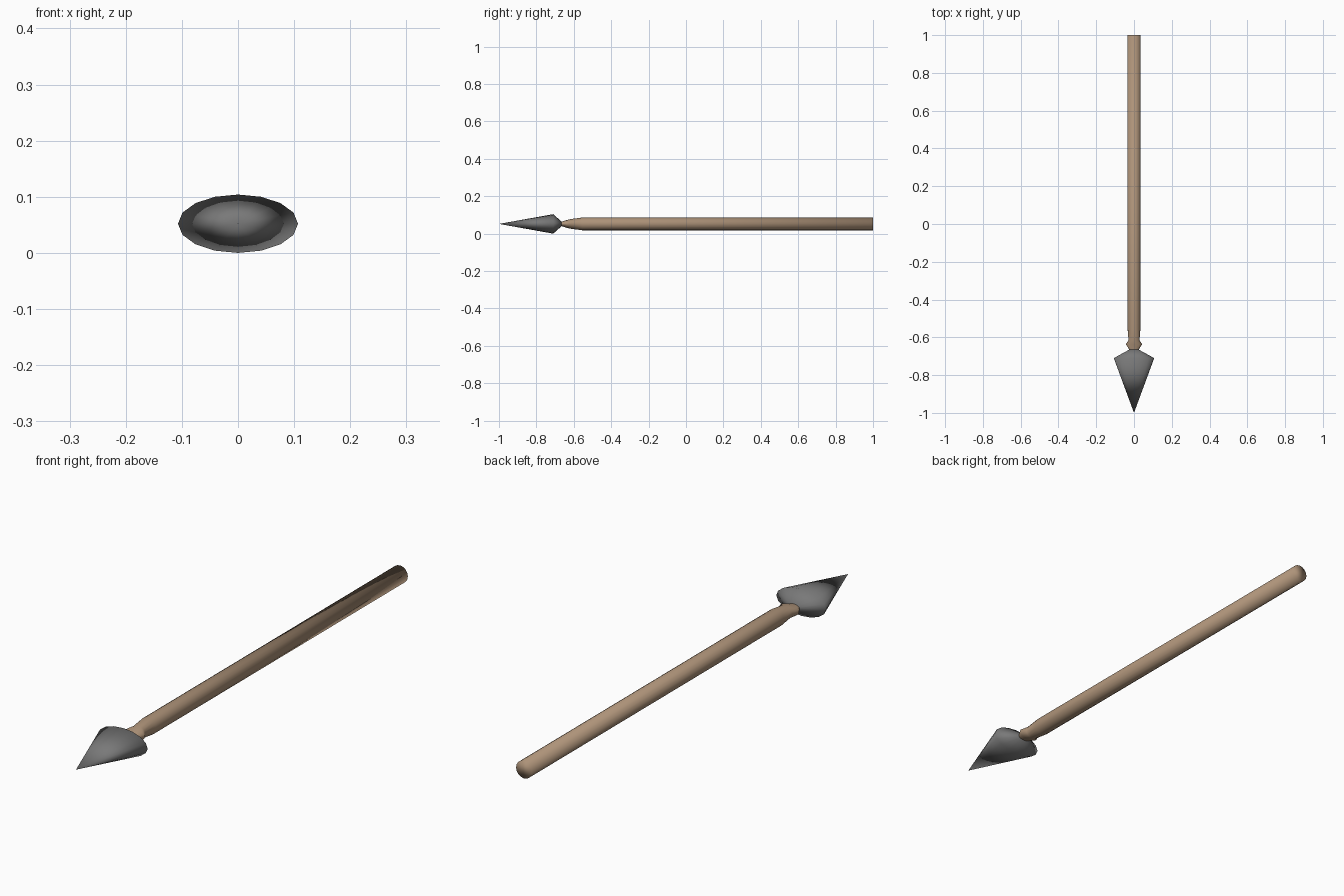
import bpy, bmesh
from math import sin, cos, pi

if "Cube" in bpy.data.objects:
    bpy.data.objects.remove(bpy.data.objects["Cube"])

SIDES = 16
CENTRE_Z = 0.052


def material(name, colour):
    m = bpy.data.materials.new(name)
    m.diffuse_color = (*colour, 1)
    m.use_nodes = True
    m.node_tree.nodes["Principled BSDF"].inputs["Base Color"].default_value = m.diffuse_color
    return m


def loft(name, sections, mat):
    """Skin elliptical sections (y, half width, half height) along y; zero width is a point."""
    bm = bmesh.new()
    rings = []
    for y, rx, rz in sections:
        if rx == 0:
            rings.append([bm.verts.new((0, y, CENTRE_Z))])
        else:
            rings.append([bm.verts.new((rx * cos(2 * pi * i / SIDES), y,
                                        CENTRE_Z + rz * sin(2 * pi * i / SIDES)))
                          for i in range(SIDES)])
    for a, b in zip(rings, rings[1:]):
        for i in range(SIDES):
            j = (i + 1) % SIDES
            if len(a) == 1:
                bm.faces.new((a[0], b[i], b[j]))
            else:
                bm.faces.new((a[i], b[i], b[j], a[j]))
    for ring in (rings[0], rings[-1]):
        if len(ring) > 1:
            bm.faces.new(ring)
    bmesh.ops.recalc_face_normals(bm, faces=bm.faces)
    mesh = bpy.data.meshes.new(name)
    bm.to_mesh(mesh)
    bm.free()
    mesh.materials.append(mat)
    mesh.shade_smooth()
    obj = bpy.data.objects.new(name, mesh)
    bpy.context.collection.objects.link(obj)
    return obj


wood = material("wood", (0.42, 0.29, 0.19))
stone = material("stone", (0.19, 0.19, 0.19))

# Flattened spear head: tip, widest rim, back slope into the neck
loft("spear_head", [(-1.0, 0, 0), (-0.71, 0.107, 0.052), (-0.665, 0.025, 0.012)], stone)

# Round shaft that tapers to a flared, flattened neck behind the head
loft("shaft", [(-0.68, 0.022, 0.010), (-0.665, 0.025, 0.012), (-0.637, 0.043, 0.021),
               (-0.615, 0.029, 0.026), (-0.555, 0.034, 0.034), (1.0, 0.034, 0.034)], wood)
